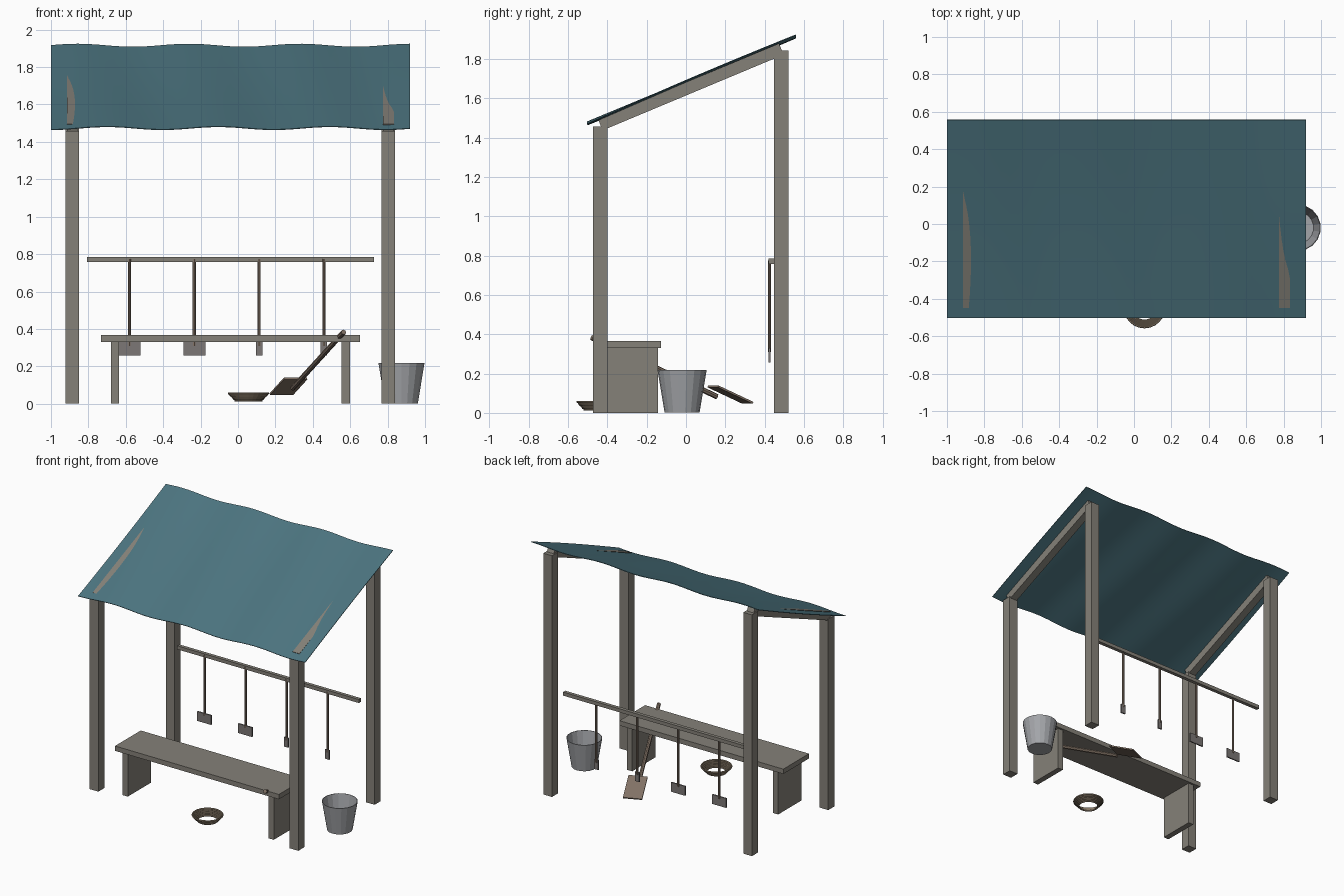
import bpy, bmesh, math
from mathutils import Vector, Matrix

if "Cube" in bpy.data.objects:
    bpy.data.objects.remove(bpy.data.objects["Cube"])


def material(name, rgb):
    m = bpy.data.materials.new(name)
    m.diffuse_color = (*rgb, 1)
    m.use_nodes = True
    m.node_tree.nodes["Principled BSDF"].inputs["Base Color"].default_value = m.diffuse_color
    return m


TIMBER = material("weathered_timber", (0.235, 0.22, 0.19))
HANDLE = material("handle_wood", (0.23, 0.175, 0.135))
CLOTH = material("teal_cloth", (0.074, 0.18, 0.22))
WICKER = material("wicker", (0.30, 0.235, 0.165))
IRON = material("iron", (0.20, 0.185, 0.18))
ZINC = material("zinc", (0.37, 0.38, 0.40))


def make(name, bm, mat):
    me = bpy.data.meshes.new(name)
    bm.normal_update()
    bm.to_mesh(me)
    bm.free()
    ob = bpy.data.objects.new(name, me)
    bpy.context.collection.objects.link(ob)
    me.materials.append(mat)
    return ob


def box(name, center, size, mat, rot=None):
    bm = bmesh.new()
    m = Matrix.Translation(center) @ (rot or Matrix()) @ Matrix.Diagonal((*size, 1))
    bmesh.ops.create_cube(bm, size=1, matrix=m)
    return make(name, bm, mat)


def rod(name, a, b, r, mat, sides=8):
    a, b = Vector(a), Vector(b)
    m = Matrix.Translation((a + b) / 2) @ (b - a).to_track_quat('Z', 'Y').to_matrix().to_4x4()
    bm = bmesh.new()
    bmesh.ops.create_cone(bm, cap_ends=True, segments=sides, radius1=r, radius2=r,
                          depth=(b - a).length, matrix=m)
    return make(name, bm, mat)


CX = -0.041                      # middle of the timber frame
FRONT, BACK = -0.436, 0.485      # post rows
LOW, HIGH = 1.458, 1.843         # post heights

# Posts and sloping rafters
pitch = math.atan2(HIGH - LOW, BACK - FRONT)
for side, s in (("left", -1), ("right", 1)):
    x = CX + s * 0.845
    box(f"front_post_{side}", (x, FRONT, LOW / 2), (0.073, 0.073, LOW), TIMBER)
    box(f"back_post_{side}", (x, BACK, HIGH / 2), (0.073, 0.073, HIGH), TIMBER)
    box(f"rafter_{side}", (x, (FRONT + BACK) / 2, (LOW + HIGH) / 2 + 0.008),
        (0.058, math.hypot(BACK - FRONT, HIGH - LOW), 0.062), TIMBER,
        Matrix.Rotation(pitch, 4, 'X'))

# Rippled cloth roof, sagging a little so the rafters press through
bm = bmesh.new()
bmesh.ops.create_grid(bm, x_segments=40, y_segments=16, size=0.5)
for v in bm.verts:
    t = v.co.y + 0.5
    x, y = -0.04 + 1.92 * v.co.x, -0.502 + 1.06 * t
    ripple = 0.008 * math.cos(2 * math.pi / 0.595 * (x + 0.18 + 0.15 * y))
    sag = (0.006 - 0.012 * max(0, x)) * math.sin(math.pi * t)
    v.co = (x, y, 1.473 + 0.442 * t + ripple - sag)
roof = make("cloth_roof", bm, CLOTH)
solid = roof.modifiers.new("thickness", 'SOLIDIFY')
solid.thickness, solid.offset = 0.004, 0
bpy.context.view_layer.objects.active = roof
roof.select_set(True)
bpy.ops.object.modifier_apply(modifier="thickness")
bpy.ops.object.shade_smooth_by_angle()
roof.select_set(False)

# Bench
box("bench_seat", (CX, -0.282, 0.348), (1.385, 0.31, 0.037), TIMBER)
for side, s in (("left", -1), ("right", 1)):
    box(f"bench_leg_{side}", (CX + s * 0.617, -0.282, 0.166), (0.044, 0.28, 0.332), TIMBER)

# Tool rack: rail with four hanging tools
box("rack_rail", (CX, 0.434, 0.771), (1.535, 0.027, 0.027), TIMBER)
for i, width in enumerate((0.117, 0.117, 0.035, 0.035)):
    x = -0.580 + i * 0.3465
    rod(f"tool_handle_{i + 1}", (x, 0.425, 0.31), (x, 0.425, 0.775), 0.0085, HANDLE)
    box(f"tool_blade_{i + 1}", (x, 0.424, 0.293), (width, 0.01, 0.072), IRON)

# Shovel leaning through the bench
top, end = Vector((0.565, -0.48, 0.383)), Vector((0.292, 0.157, 0.083))
rod("shovel_handle", top, end, 0.014, HANDLE)
d = (end - top).normalized()
side = d.cross(Vector((0, 0, 1))).normalized()
up = side.cross(d)
rot = Matrix((side, d, up)).transposed().to_4x4()
box("shovel_blade", (0.27, 0.226, 0.093), (0.135, 0.21, 0.010), HANDLE, rot)

# Open bucket
bm = bmesh.new()
bmesh.ops.create_cone(bm, cap_ends=True, segments=18, radius1=0.089, radius2=0.125, depth=0.216,
                      matrix=Matrix.Translation((0.874, -0.02, 0.11)))
bmesh.ops.delete(bm, geom=[f for f in bm.faces if f.calc_center_median().z > 0.2],
                 context='FACES_ONLY')
bucket = make("bucket", bm, ZINC)
wall = bucket.modifiers.new("wall", 'SOLIDIFY')
wall.thickness, wall.offset = 0.004, -1

# Basket of stacked wicker rings
for i in range(6):
    bpy.ops.mesh.primitive_torus_add(location=(0.056, -0.447, 0.017 + i * 0.0077),
                                     major_radius=0.07 + i * 0.007, minor_radius=0.006,
                                     major_segments=24, minor_segments=6)
    ring = bpy.context.object
    ring.name = f"basket_ring_{i + 1}"
    ring.data.materials.append(WICKER)
